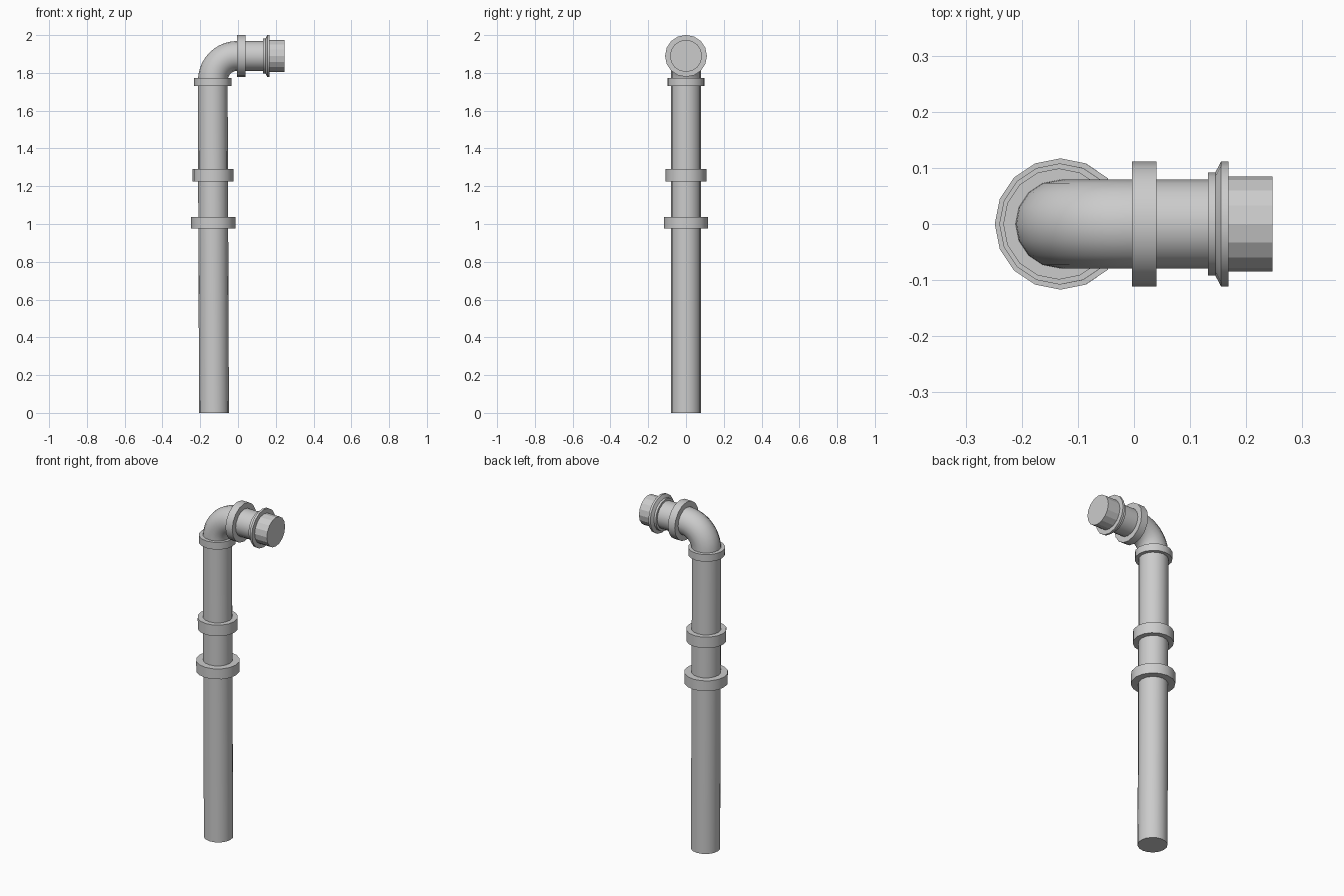
import bpy, bmesh
from math import pi, radians
from mathutils import Matrix, Vector

cube = bpy.data.objects.get("Cube")
if cube:
    bpy.data.objects.remove(cube, do_unlink=True)

SIDES = 16
PIPE_R = 0.079
COLUMN_X = -0.133   # axis of the upright pipe at the elbow
SPOUT_Z = 1.89      # axis of the horizontal pipe
BEND = 0.13         # elbow centreline radius

grey = bpy.data.materials.new("pipe grey")
grey.use_nodes = True
colour = (0.6, 0.6, 0.6, 1)
grey.diffuse_color = colour
grey.node_tree.nodes["Principled BSDF"].inputs["Base Color"].default_value = colour


def finish(name, bm, smooth=True):
    bmesh.ops.recalc_face_normals(bm, faces=bm.faces)
    mesh = bpy.data.meshes.new(name)
    bm.to_mesh(mesh)
    bm.free()
    mesh.materials.append(grey)
    obj = bpy.data.objects.new(name, mesh)
    bpy.context.collection.objects.link(obj)
    if smooth:
        bpy.ops.object.select_all(action='DESELECT')
        obj.select_set(True)
        bpy.context.view_layer.objects.active = obj
        bpy.ops.object.shade_smooth_by_angle(angle=radians(30))
    return obj


def turned(name, profile, place, smooth=True):
    """Capped round part; profile is (distance along axis, radius), place maps distance to a matrix."""
    bm = bmesh.new()
    rings = []
    for along, radius in profile:
        circle = bmesh.ops.create_circle(bm, segments=SIDES, radius=radius, matrix=place(along))
        rings.append(circle["verts"])
    for a, b in zip(rings, rings[1:]):
        for i in range(SIDES):
            j = (i + 1) % SIDES
            bm.faces.new((a[i], a[j], b[j], b[i]))
    bm.faces.new(rings[0])
    bm.faces.new(rings[-1])
    return finish(name, bm, smooth)


def upright(z):
    # the column leans very slightly
    return Matrix.Translation((-0.127 - 0.004 * z, 0, z))


def sideways(x):
    return Matrix.Translation((x, 0, SPOUT_Z)) @ Matrix.Rotation(pi / 2, 4, 'Y')


# Upright pipe and its collars
turned("upright_pipe", [(0, PIPE_R), (1.77, PIPE_R)], upright)
for name, low, high, radius in (("lower_collar", 0.976, 1.037, 0.117),
                                ("middle_collar", 1.225, 1.29, 0.108),
                                ("upper_collar", 1.73, 1.772, 0.099)):
    turned(name, [(low, radius), (high, radius)], upright)

# Elbow: a circle spun a quarter turn
bm = bmesh.new()
bmesh.ops.create_circle(bm, segments=SIDES, radius=PIPE_R,
                        matrix=Matrix.Translation((COLUMN_X, 0, SPOUT_Z - BEND)))
bmesh.ops.spin(bm, geom=bm.verts[:] + bm.edges[:], axis=(0, 1, 0), angle=pi / 2, steps=10,
               cent=Vector((COLUMN_X + BEND, 0, SPOUT_Z - BEND)))
finish("elbow", bm)

# Horizontal pipe, collar, stepped flange and end stub
turned("spout_pipe", [(-0.004, PIPE_R), (0.14, PIPE_R)], sideways)
turned("spout_collar", [(-0.004, 0.111), (0.04, 0.111)], sideways)
turned("spout_flange", [(0.132, 0.092), (0.145, 0.092), (0.155, 0.111), (0.168, 0.111)], sideways)
turned("end_stub", [(0.16, 0.085), (0.247, 0.085)], sideways, smooth=False)
